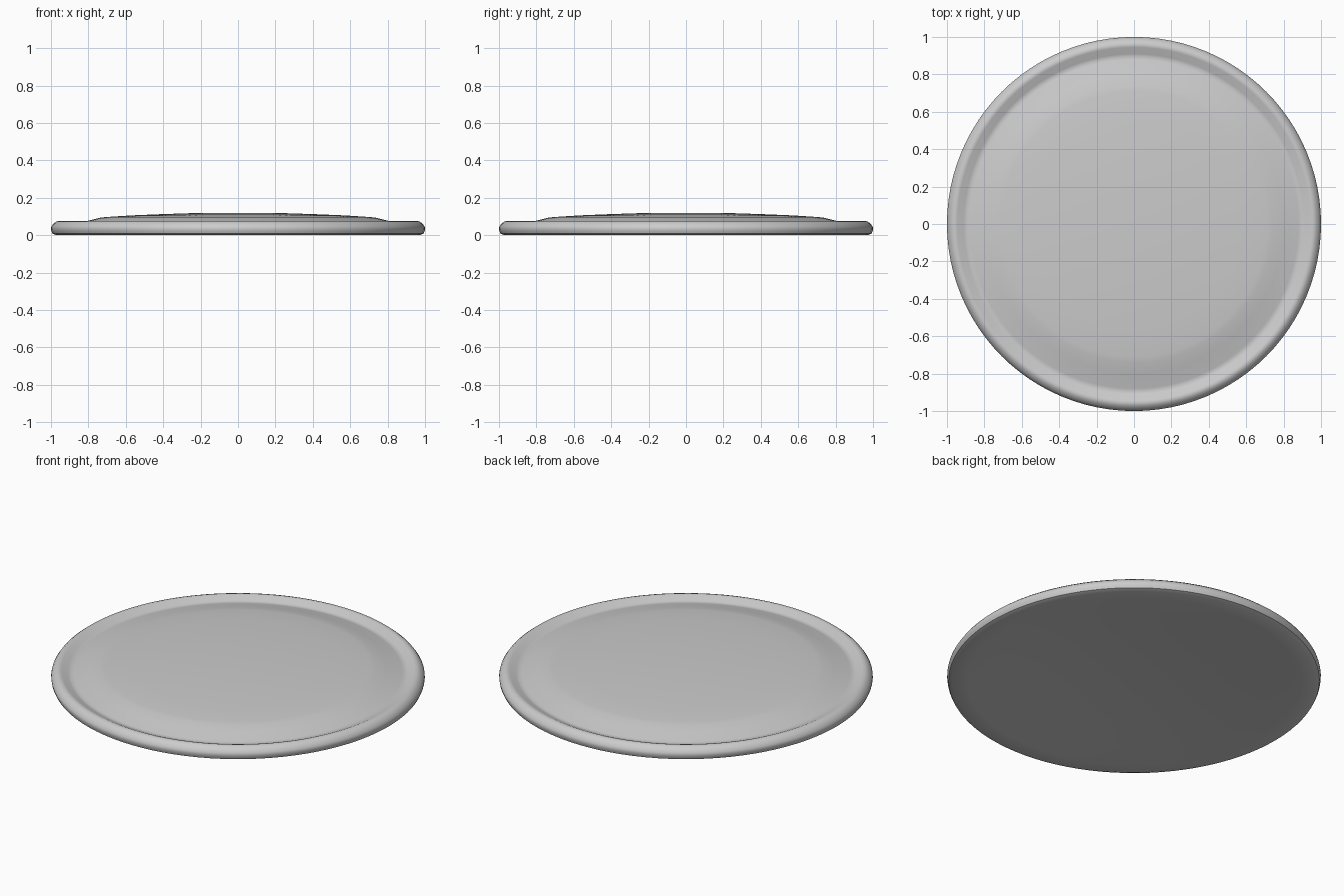
import bpy, bmesh, math

if "Cube" in bpy.data.objects:
    bpy.data.objects.remove(bpy.data.objects["Cube"])

# Half cross-section of the disc (radius, height), top centre to bottom centre
profile = [
    (0.0, 0.120), (0.25, 0.118), (0.40, 0.113), (0.57, 0.106), (0.71, 0.097), (0.74, 0.093),
    (0.80, 0.078), (0.88, 0.057), (0.895, 0.054),                  # dome to groove
    (0.91, 0.058), (0.945, 0.074), (0.957, 0.077),                 # raised rim
    (0.972, 0.073), (0.988, 0.060), (0.998, 0.045), (1.0, 0.035),
    (0.998, 0.022), (0.992, 0.008),                                # outer edge
    (0.97, 0.0), (0.89, 0.002),                                    # standing ring
    (0.73, 0.013), (0.50, 0.028), (0.25, 0.040), (0.0, 0.042),     # hollow underside
]

# Revolve the profile about z
bm = bmesh.new()
verts = [bm.verts.new((r, 0, z)) for r, z in profile]
edges = [bm.edges.new(pair) for pair in zip(verts, verts[1:])]
bmesh.ops.spin(bm, geom=verts + edges, cent=(0, 0, 0), axis=(0, 0, 1),
               angle=math.tau, steps=96, use_merge=False)
bmesh.ops.remove_doubles(bm, verts=bm.verts, dist=1e-4)
bmesh.ops.recalc_face_normals(bm, faces=bm.faces)

mesh = bpy.data.meshes.new("domed_disc")
bm.to_mesh(mesh)
bm.free()
disc = bpy.data.objects.new("domed_disc", mesh)
bpy.context.collection.objects.link(disc)

# Smooth surface with a crisp bottom edge
bpy.context.view_layer.objects.active = disc
disc.select_set(True)
bpy.ops.object.shade_smooth_by_angle(angle=math.radians(35))
